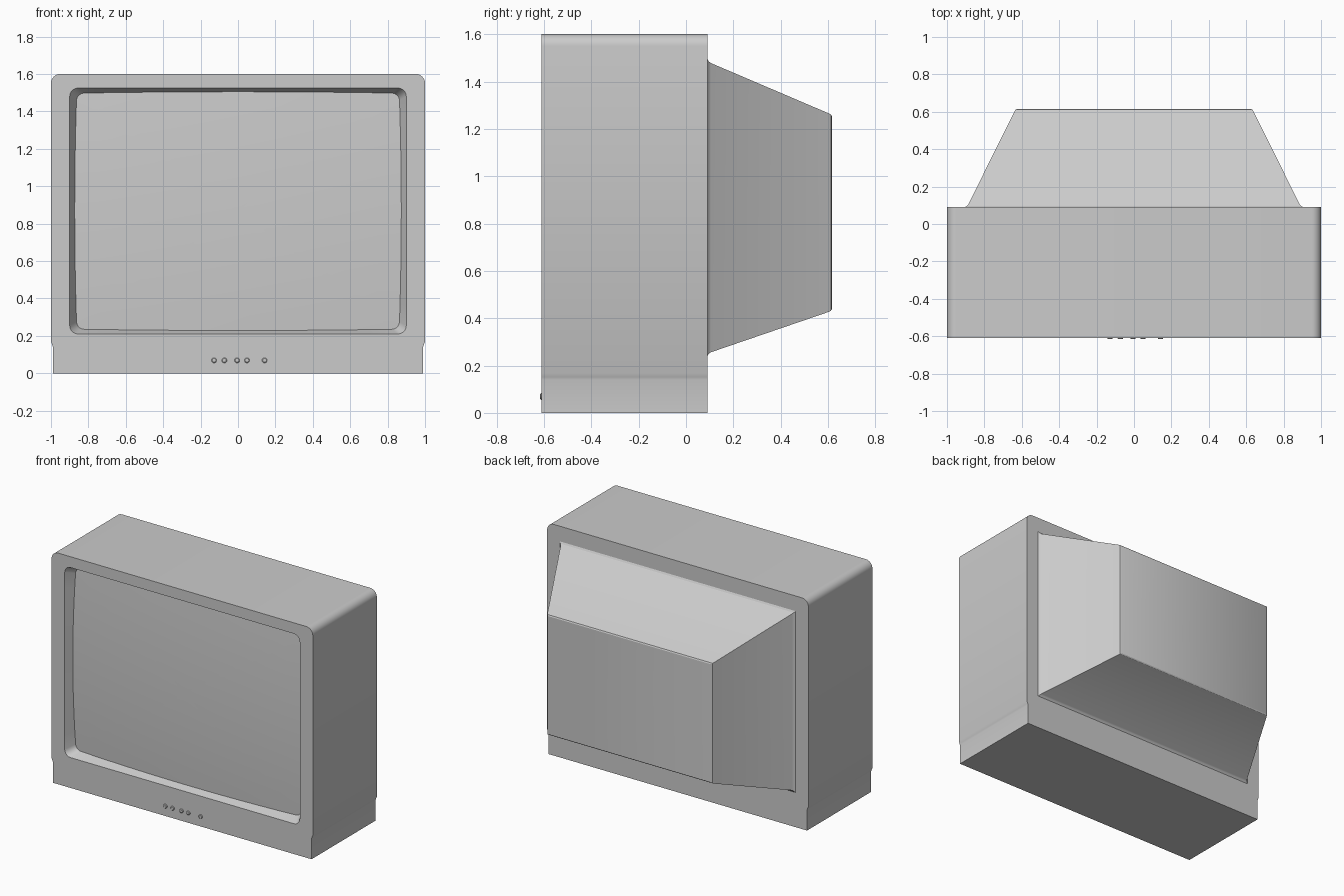
import bpy, bmesh, math

if "Cube" in bpy.data.objects:
    bpy.data.objects.remove(bpy.data.objects["Cube"])

FRONT, BACK = -0.61, 0.09
MID_Z = 0.87


def finish(bm, name, angle=30):
    bmesh.ops.remove_doubles(bm, verts=bm.verts, dist=1e-5)
    bmesh.ops.recalc_face_normals(bm, faces=bm.faces)
    mesh = bpy.data.meshes.new(name)
    bm.to_mesh(mesh)
    bm.free()
    ob = bpy.data.objects.new(name, mesh)
    bpy.context.collection.objects.link(ob)
    bpy.ops.object.select_all(action='DESELECT')
    ob.select_set(True)
    bpy.context.view_layer.objects.active = ob
    bpy.ops.object.shade_smooth_by_angle(angle=math.radians(angle))
    return ob


def rounded_rect(hx, z0, z1, r, arc=5, side=12):
    """Outline in x/z with rounded corners and evenly divided sides."""
    centres = [(hx - r, z1 - r), (-hx + r, z1 - r), (-hx + r, z0 + r), (hx - r, z0 + r)]
    arcs = [[(cx + r * math.cos(math.pi / 2 * (k + i / arc)),
              cz + r * math.sin(math.pi / 2 * (k + i / arc))) for i in range(arc + 1)]
            for k, (cx, cz) in enumerate(centres)]
    pts = []
    for k in range(4):
        pts += arcs[k]
        a, b = arcs[k][-1], arcs[(k + 1) % 4][0]
        pts += [(a[0] + (b[0] - a[0]) * i / side, a[1] + (b[1] - a[1]) * i / side)
                for i in range(1, side)]
    return pts


def bridge(bm, a, b):
    n = len(a)
    return [bm.faces.new((a[i], a[(i + 1) % n], b[(i + 1) % n], b[i])) for i in range(n)]


def screen_depth(x, z):
    return 0.03 + 0.02 * (x / 0.865) ** 2 + 0.02 * ((z - MID_Z) / 0.635) ** 2


# Picture opening, and the line where its sloped wall meets the bulging screen
opening = rounded_rect(0.90, 0.21, 1.525, 0.045)
target = rounded_rect(0.862, 0.236, 1.497, 0.04)
inner = []
for (ox, oz), (ix, iz) in zip(opening, target):
    t = screen_depth(ix, iz) / 0.07
    inner.append((ox + (ix - ox) * t, oz + (iz - oz) * t))

# Cabinet: stepped, round-topped outline with the opening cut in the front
half = [(0.99, 0), (0.99, 0.14), (0.993, 0.152), (1.0, 0.168)]
half += [(0.95 + 0.05 * math.cos(math.pi / 2 * i / 8), 1.55 + 0.05 * math.sin(math.pi / 2 * i / 8))
         for i in range(9)]
outline = half + [(-x, z) for x, z in reversed(half)]
bm = bmesh.new()
front = [bm.verts.new((x, FRONT, z)) for x, z in outline]
back = [bm.verts.new((x, BACK, z)) for x, z in outline]
bridge(bm, front, back)
bm.faces.new(back)
hole = [bm.verts.new((x, FRONT, z)) for x, z in opening]
seat = [bm.verts.new((x, FRONT + screen_depth(x, z), z)) for x, z in inner]
bridge(bm, hole, seat)
rim = []
for loop in (front, hole):
    for i, v in enumerate(loop):
        w = loop[(i + 1) % len(loop)]
        rim.append(bm.edges.get((v, w)) or bm.edges.new((v, w)))
bmesh.ops.triangle_fill(bm, edges=rim, use_beauty=True, normal=(0, -1, 0))
finish(bm, "cabinet")

# Bulging screen made of nested rings
bm = bmesh.new()
rings = []
for k in range(8):
    s = 1 - k / 8
    ring = []
    for x, z in inner:
        px, pz = x * s, MID_Z + (z - MID_Z) * s
        ring.append(bm.verts.new((px, FRONT + screen_depth(px, pz), pz)))
    if rings:
        bridge(bm, rings[-1], ring)
    rings.append(ring)
tip = bm.verts.new((0, FRONT + screen_depth(0, MID_Z), MID_Z))
for i, v in enumerate(rings[-1]):
    bm.faces.new((v, rings[-1][(i + 1) % len(inner)], tip))
finish(bm, "screen")

# Tapered rear housing with a small flared foot and an eased back edge
bm = bmesh.new()
prev = None
for hx, z0, z1, y in [(0.905, 0.238, 1.497, BACK - 0.005), (0.903, 0.24, 1.495, BACK),
                      (0.893, 0.25, 1.484, 0.097), (0.886, 0.256, 1.478, 0.105),
                      (0.638, 0.427, 1.265, 0.604), (0.633, 0.431, 1.261, 0.612),
                      (0.622, 0.438, 1.253, 0.616)]:
    ring = [bm.verts.new((x, y, z)) for x, z in ((hx, z0), (hx, z1), (-hx, z1), (-hx, z0))]
    if prev:
        bridge(bm, prev, ring)
    else:
        bm.faces.new(ring)
    prev = ring
bm.faces.new(prev)
finish(bm, "rear_housing", 20)

# Row of small round control buttons
for n, x in enumerate((-0.128, -0.073, -0.005, 0.048, 0.142)):
    bm = bmesh.new()
    prev = None
    for r, y in [(0.014, FRONT + 0.003), (0.014, FRONT - 0.003), (0.010, FRONT - 0.006)]:
        ring = [bm.verts.new((x + r * math.cos(a), y, 0.069 + r * math.sin(a)))
                for a in (math.tau * i / 20 for i in range(20))]
        if prev:
            bridge(bm, prev, ring)
        else:
            bm.faces.new(ring)
        prev = ring
    bm.faces.new(prev)
    finish(bm, f"button_{n + 1}")
